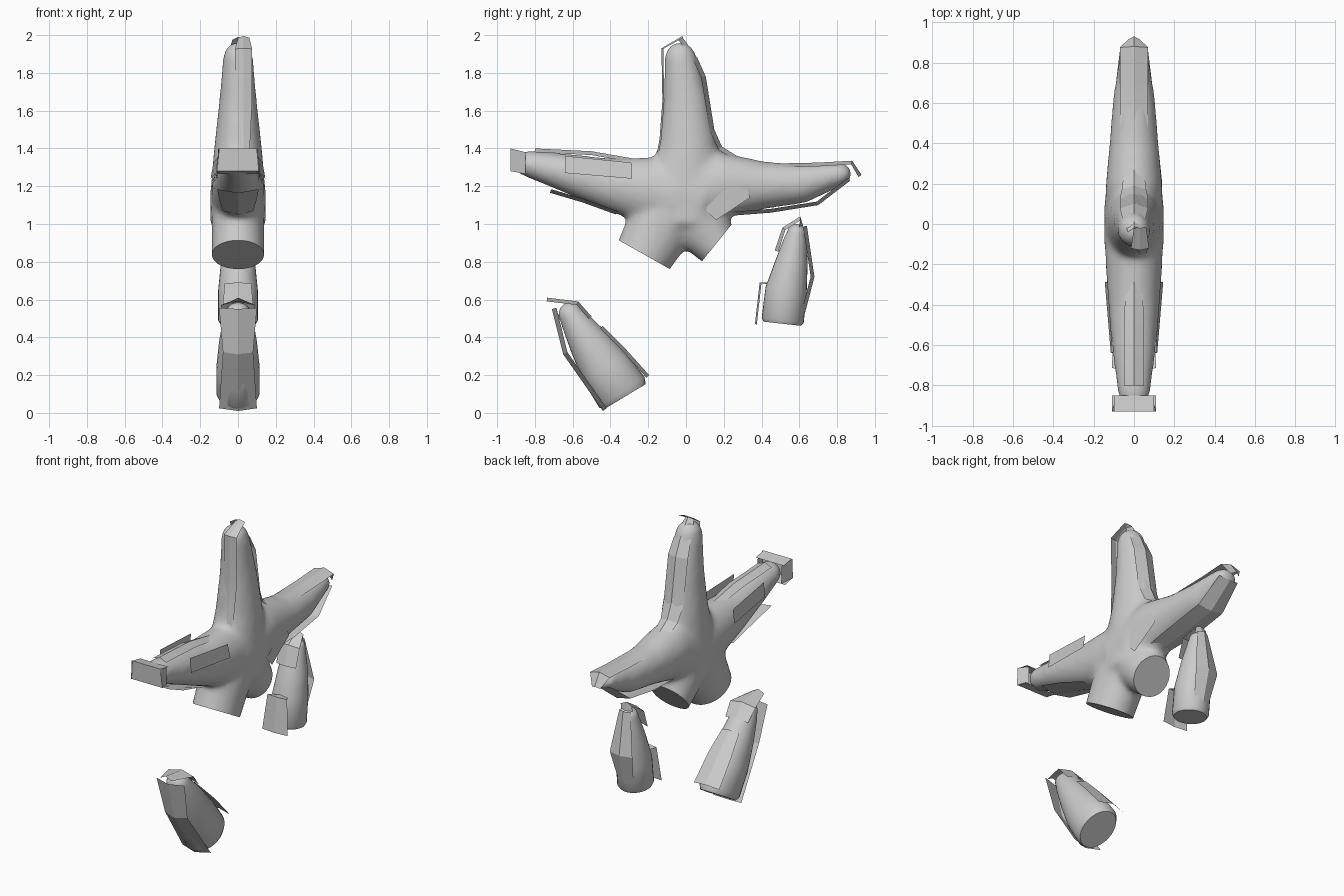
import bpy, bmesh, math
from mathutils import Vector

cube = bpy.data.objects.get("Cube")
if cube:
    bpy.data.objects.remove(cube)

grey = bpy.data.materials.new("plain grey")
grey.use_nodes = True
GREY = (0.6, 0.6, 0.6, 1)
grey.diffuse_color = GREY
grey.node_tree.nodes["Principled BSDF"].inputs["Base Color"].default_value = GREY
SIDES = 28


def finish(bm, name, angle=40):
    """Turn a bmesh into a grey object, smooth except at sharp edges."""
    mesh = bpy.data.meshes.new(name)
    bm.to_mesh(mesh)
    bm.free()
    obj = bpy.data.objects.new(name, mesh)
    bpy.context.collection.objects.link(obj)
    mesh.materials.append(grey)
    bpy.ops.object.select_all(action='DESELECT')
    obj.select_set(True)
    bpy.context.view_layer.objects.active = obj
    bpy.ops.object.shade_smooth_by_angle(angle=math.radians(angle))
    return obj


def add_limb(bm, stations, round_tip=True):
    """Loft ellipses along stations (y, z, radius in plane, radius across)."""
    pts = [Vector((0, s[0], s[1])) for s in stations]
    rings = []
    for i, s in enumerate(stations):
        t = (pts[min(i + 1, len(pts) - 1)] - pts[max(i - 1, 0)]).normalized()
        rings.append((pts[i], t, s[2], s[3]))
    if round_tip:
        p, t, r, w = rings[-1]
        for a in (0.4, 0.8, 1.15, 1.45):
            k = math.cos(a)
            rings.append((p + t * r * math.sin(a), t, r * k, w * k))
    loops = []
    for p, t, r, w in rings:
        side = Vector((0, -t.z, t.y))
        loops.append([bm.verts.new(p + side * r * math.cos(a) + Vector((w * math.sin(a), 0, 0)))
                      for a in (2 * math.pi * k / SIDES for k in range(SIDES))])
    for a, b in zip(loops, loops[1:]):
        for k in range(SIDES):
            j = (k + 1) % SIDES
            bm.faces.new((a[k], a[j], b[j], b[k]))
    bm.faces.new(loops[0][::-1])
    bm.faces.new(loops[-1])
    bmesh.ops.recalc_face_normals(bm, faces=bm.faces)


# Main body: five limbs fused and softened
bm = bmesh.new()
add_limb(bm, [(0, 1.0, .22, .15), (0, 1.25, .20, .14), (0.01, 1.42, .155, .125),
              (0, 1.65, .12, .1), (-.02, 1.82, .095, .085), (-.03, 1.88, .085, .08)])
add_limb(bm, [(.1, 1.13, .22, .15), (-.22, 1.18, .175, .14), (-.42, 1.215, .135, .125),
              (-.65, 1.275, .1, .105), (-.84, 1.32, .07, .08)])
add_limb(bm, [(-.1, 1.13, .22, .15), (.2, 1.21, .175, .14), (.42, 1.205, .125, .12),
              (.62, 1.215, .105, .105), (.82, 1.265, .06, .075)])
add_limb(bm, [(0, 1.15, .2, .14), (-.14, 0.99, .18, .14), (-.23, .82, .155, .14), (-.3, .7, .155, .14)], False)
add_limb(bm, [(0, 1.15, .2, .14), (.07, 1.0, .16, .135), (.18, .87, .115, .12), (.28, .79, .115, .12)], False)
body = finish(bm, "starfish_body")
remesh = body.modifiers.new("fuse", 'REMESH')
remesh.mode = 'VOXEL'
remesh.voxel_size = 0.016
soften = body.modifiers.new("soften", 'SMOOTH')
soften.factor = 0.5
soften.iterations = 18
for m in ("fuse", "soften"):
    bpy.ops.object.modifier_apply(modifier=m)

# Flat cuts where the two lower limbs are severed
bm = bmesh.new()
bm.from_mesh(body.data)
for centre, normal in (((0, -.225, .84), (0, -.49, -.87)), ((0, .155, .89), (0, .78, -.63))):
    c, n = Vector(centre), Vector(normal)
    near = [f for f in bm.faces if f.calc_center_median().z < 1.0
            and (f.calc_center_median() - c).dot(n) > -0.05]
    geom = near + list({e for f in near for e in f.edges}) + list({v for f in near for v in f.verts})
    bmesh.ops.bisect_plane(bm, geom=geom, plane_co=c, plane_no=n, clear_outer=True)
    bmesh.ops.holes_fill(bm, edges=[e for e in bm.edges if e.is_boundary], sides=0)
bm.to_mesh(body.data)
bm.free()
bpy.ops.object.shade_smooth_by_angle(angle=math.radians(40))

# Severed limbs
for name, stations in (
        ("severed_front_limb", [(-.325, .085, .13, .1), (-.34, .11, .145, .115), (-.43, .24, .135, .115),
                                (-.52, .38, .105, .1), (-.59, .49, .075, .08), (-.61, .52, .065, .07)]),
        ("severed_back_limb", [(.51, .472, .1, .095), (.512, .49, .112, .105), (.53, .65, .11, .105),
                               (.56, .8, .085, .09), (.58, .92, .06, .065), (.585, .95, .05, .06)])):
    bm = bmesh.new()
    add_limb(bm, stations)
    finish(bm, name)


def strip(name, path, widths, ridge=0.0, shift=0.0):
    """Faceted loose sheet following (y, z) points, folded down its middle."""
    bm = bmesh.new()
    rows = []
    pts = [Vector((0, y, z)) for y, z in path]
    for i, (p, w) in enumerate(zip(pts, widths)):
        t = (pts[min(i + 1, len(pts) - 1)] - pts[max(i - 1, 0)]).normalized()
        drop = Vector((0, t.z, -t.y)) * ridge
        rows.append([bm.verts.new(q) for q in (p + drop + Vector((shift - w, 0, 0)),
                    p + Vector((shift, 0, 0)), p + drop + Vector((shift + w, 0, 0)))])
    for a, b in zip(rows, rows[1:]):
        for k in (0, 1):
            bm.faces.new((a[k], a[k + 1], b[k + 1], b[k]))
    finish(bm, name, 10)


def plate(name, corners):
    """Single flat sheet beside a limb."""
    bm = bmesh.new()
    bm.faces.new([bm.verts.new(c) for c in corners])
    finish(bm, name, 10)


# Sheets on the upper limb
strip("upper_back_sheet", [(-.02, 1.99), (.06, 1.88), (.105, 1.78), (.15, 1.5), (.19, 1.41), (.27, 1.36)],
      (.03, .06, .07, .07, .06, .05), .025)
strip("upper_front_sheet", [(-.16, 1.34), (-.14, 1.45), (-.125, 1.65), (-.13, 1.93), (-.02, 1.995)],
      (.03, .035, .045, .045, .03), .01, .03)
# Sheets on the front limb
strip("front_top_sheet", [(-.8, 1.4), (-.5, 1.385), (-.27, 1.345)], (.05, .05, .04), .02)
strip("front_bottom_sheet", [(-.37, 1.05), (-.55, 1.115), (-.72, 1.165)], (.08, .1, .11), .02)
strip("front_tip_sheet", [(-.85, 1.265), (-.925, 1.28), (-.93, 1.4), (-.85, 1.385)], (.11, .11, .1, .1))
for s in (-1, 1):
    plate("front_side_sheet", [(s * .105, -.64, 1.36), (s * .13, -.29, 1.325),
                               (s * .145, -.285, 1.24), (s * .115, -.64, 1.27)])
    plate("front_tip_flap", [(s * .105, -.93, 1.4), (s * .085, -.85, 1.38),
                             (s * .085, -.85, 1.265), (s * .11, -.93, 1.28)])
# Sheets on the back limb
strip("back_top_sheet", [(.17, 1.38), (.3, 1.345), (.47, 1.32), (.7, 1.325), (.88, 1.335), (.93, 1.26)],
      (.03, .06, .07, .07, .07, .03), .02)
strip("back_bottom_sheet", [(.87, 1.23), (.7, 1.1), (.45, 1.06), (.19, 1.04)], (.07, .09, .09, .07), .02)
plate("back_side_sheet", [(.13, .1, 1.08), (.14, .2, 1.18), (.125, .31, 1.22), (.125, .34, 1.14), (.13, .16, 1.02)])
# Sheets on the severed limbs
strip("severed_front_outer_sheet", [(-.44, .01), (-.65, .31), (-.71, .55)], (.1, .08, .1), .025)
strip("severed_front_tip_sheet", [(-.735, .61), (-.57, .59), (-.5, .51)], (.04, .09, .08), .02)
strip("severed_front_inner_sheet", [(-.44, .46), (-.33, .35), (-.195, .2)], (.06, .08, .09), .02)
strip("severed_back_outer_sheet", [(.64, .99), (.68, .72), (.62, .49)], (.04, .08, .05), .02)
strip("severed_back_inner_sheet", [(.365, .47), (.39, .69), (.43, .69)], (.09, .07, .05), .01)
strip("severed_back_tip_sheet", [(.47, .86), (.51, .98), (.605, 1.04), (.62, .99)], (.07, .07, .04, .04), .02)
